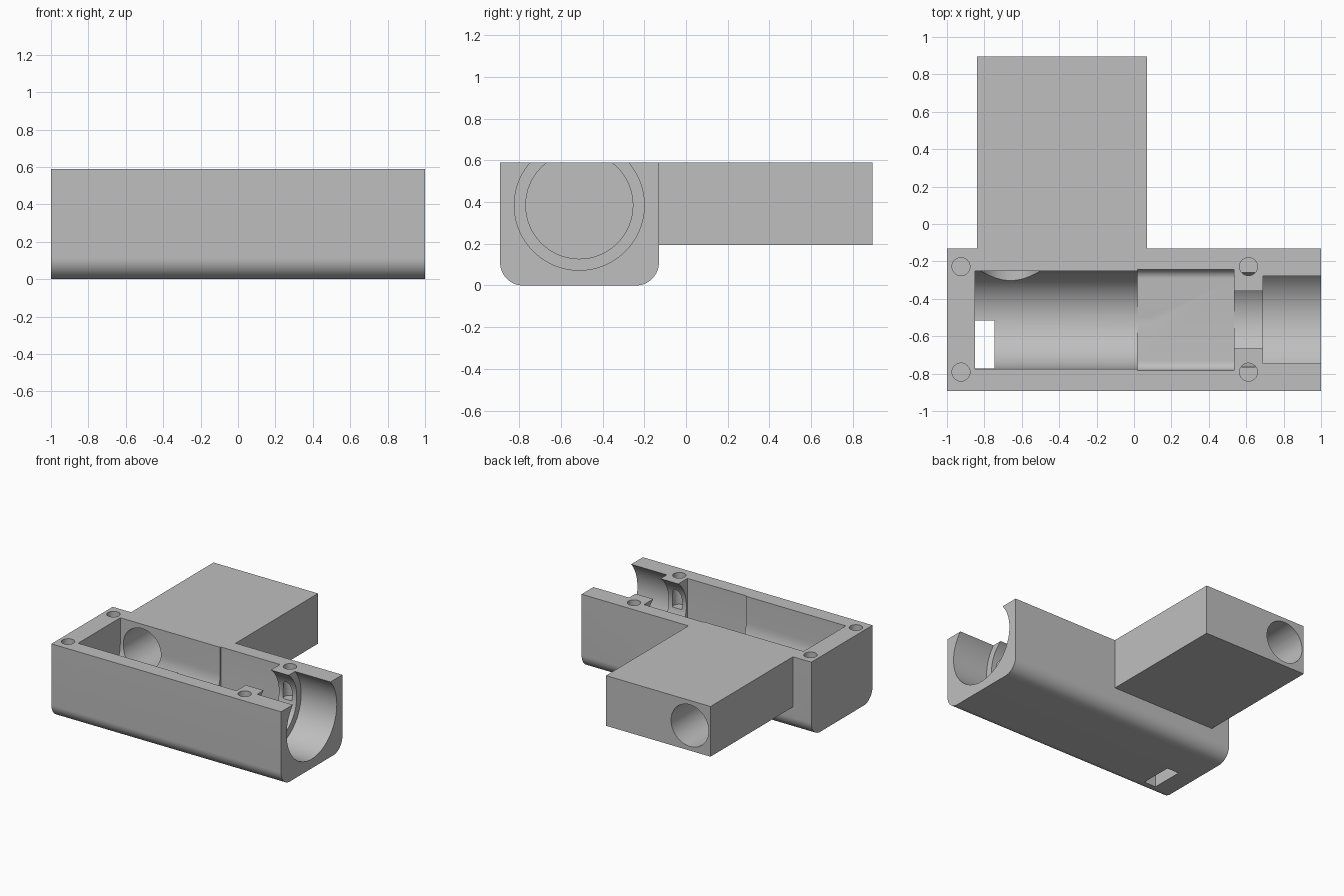
import bpy, bmesh, math
from mathutils import Matrix

cube = bpy.data.objects.get("Cube")
if cube:
    bpy.data.objects.remove(cube, do_unlink=True)

TOP, AXIS_Y, AXIS_Z = 0.59, -0.512, 0.385
BACK, FRONT = -0.13, -0.892

grey = bpy.data.materials.new("plain grey")
grey.use_nodes = True
colour = (0.52, 0.52, 0.52, 1)
grey.diffuse_color = colour
grey.node_tree.nodes["Principled BSDF"].inputs["Base Color"].default_value = colour


def make(name, bm):
    bmesh.ops.recalc_face_normals(bm, faces=bm.faces)
    mesh = bpy.data.meshes.new(name)
    bm.to_mesh(mesh)
    bm.free()
    mesh.materials.append(grey)
    ob = bpy.data.objects.new(name, mesh)
    bpy.context.collection.objects.link(ob)
    return ob


def prism(name, profile, x0, x1):
    """Extrude a (y, z) profile along x."""
    bm = bmesh.new()
    face = bm.faces.new([bm.verts.new((x0, y, z)) for y, z in profile])
    out = bmesh.ops.extrude_face_region(bm, geom=[face])
    verts = [g for g in out["geom"] if isinstance(g, bmesh.types.BMVert)]
    bmesh.ops.translate(bm, verts=verts, vec=(x1 - x0, 0, 0))
    return make(name, bm)


def box(name, x0, x1, y0, y1, z0, z1):
    return prism(name, [(y0, z0), (y1, z0), (y1, z1), (y0, z1)], x0, x1)


def arc(y, z, r, start, end, n):
    angles = [math.radians(start + (end - start) * i / n) for i in range(n + 1)]
    return [(y + r * math.cos(a), z + r * math.sin(a)) for a in angles]


def trough(y0, y1, z0, z1, r, n=16):
    """Open-topped section with two rounded lower corners."""
    return ([(y0, z1)] + arc(y0 + r, z0 + r, r, 180, 270, n)
            + arc(y1 - r, z0 + r, r, 270, 360, n) + [(y1, z1)])


def circle(r, n=64):
    return arc(AXIS_Y, AXIS_Z, r, 0, 360 - 360 / n, n - 1)


def rod(name, r, length, centre, rotation=Matrix()):
    bm = bmesh.new()
    bmesh.ops.create_cone(bm, cap_ends=True, segments=48, radius1=r, radius2=r,
                          depth=length, matrix=Matrix.Translation(centre) @ rotation)
    return make(name, bm)


def combine(target, other, operation):
    mod = target.modifiers.new(operation, "BOOLEAN")
    mod.operation, mod.solver, mod.object = operation, "EXACT", other
    graph = bpy.context.evaluated_depsgraph_get()
    mesh = bpy.data.meshes.new_from_object(target.evaluated_get(graph))
    target.modifiers.clear()
    target.data = mesh
    bpy.data.objects.remove(other, do_unlink=True)


# Main housing and the side block
housing = prism("housing", trough(FRONT, BACK, 0, TOP, 0.11), -1, 1)
combine(housing, box("side_block", -0.84, 0.07, -0.2, 0.895, 0.195, TOP), "UNION")

# Long round-bottomed cavity and the squarer chamber beside it
r = 0.262
half_round = [(AXIS_Y - r, 0.8)] + arc(AXIS_Y, AXIS_Z, r, 180, 360, 40) + [(AXIS_Y + r, 0.8)]
cutters = [
    prism("long_cavity", half_round, -0.85, 0.1),
    prism("chamber", trough(AXIS_Y - 0.27, AXIS_Y + 0.27, 0.124, 0.8, 0.05, 8), 0.02, 0.535),
    prism("neck_bore", circle(0.257), 0.5, 0.72),
    prism("end_bore", circle(0.312), 0.69, 1.1),
    # Slot through the floor
    box("floor_slot", -0.849, -0.745, -0.772, -0.515, -0.1, 0.45),
    # Passage through the side block into the cavity
    rod("side_passage", 0.164, 1.45, (-0.66, 0.275, 0.392), Matrix.Rotation(math.pi / 2, 4, "X")),
]
# Screw holes in the rim
for x in (-0.925, 0.612):
    for y in (-0.228, -0.792):
        cutters.append(rod("screw_hole", 0.048, 0.5, (x, y, TOP)))
for cutter in cutters:
    combine(housing, cutter, "DIFFERENCE")

bpy.ops.object.select_all(action="DESELECT")
housing.select_set(True)
bpy.context.view_layer.objects.active = housing
bpy.ops.object.shade_smooth_by_angle(angle=math.radians(30))
